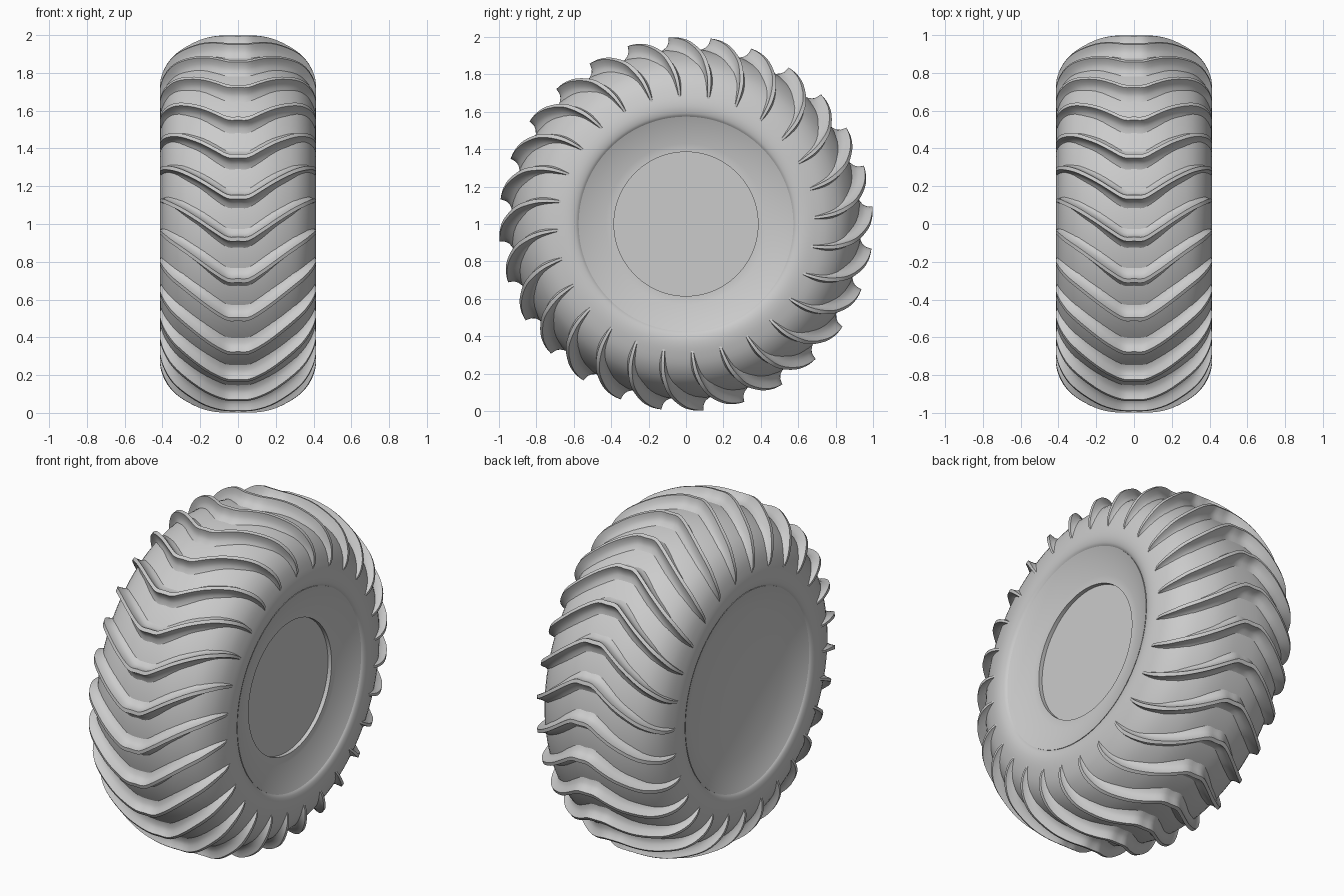
import bpy, bmesh, math
from mathutils import Vector

cube = bpy.data.objects.get("Cube")
if cube:
    bpy.data.objects.remove(cube)

SEGMENTS = 112
LUGS = 28
LUG_START = -0.08

grey = bpy.data.materials.new("plain_grey")
grey.use_nodes = True
grey.diffuse_color = (0.6, 0.6, 0.6, 1)
grey.node_tree.nodes["Principled BSDF"].inputs["Base Color"].default_value = (0.6, 0.6, 0.6, 1)


def wheel_point(x, r, angle):
    """Point around the axle; the angle runs from the front over the top."""
    return Vector((x, -r * math.cos(angle), 1 + r * math.sin(angle)))


def finish(name, bm, sharp):
    bmesh.ops.recalc_face_normals(bm, faces=bm.faces)
    mesh = bpy.data.meshes.new(name)
    bm.to_mesh(mesh)
    bm.free()
    mesh.materials.append(grey)
    obj = bpy.data.objects.new(name, mesh)
    bpy.context.collection.objects.link(obj)
    bpy.ops.object.select_all(action='DESELECT')
    obj.select_set(True)
    bpy.context.view_layer.objects.active = obj
    bpy.ops.object.shade_smooth_by_angle(angle=math.radians(sharp))


def bridge(bm, a, b):
    for i in range(len(a)):
        j = (i + 1) % len(a)
        bm.faces.new((a[i], a[j], b[j], b[i]))


def revolve(name, profile, sharp, ring_shaped):
    """Solid turned about the axle from (x, radius) points: a ring or a capped drum."""
    bm = bmesh.new()
    rings = [[bm.verts.new(wheel_point(x, r, math.tau * i / SEGMENTS))
              for i in range(SEGMENTS)] for x, r in profile]
    for a, b in zip(rings, rings[1:]):
        bridge(bm, a, b)
    if ring_shaped:
        bridge(bm, rings[-1], rings[0])
    else:
        bm.faces.new(rings[0])
        bm.faces.new(rings[-1])
    finish(name, bm, sharp)


def smooth_path(points, steps):
    """Catmull-Rom samples through the points."""
    pts = [Vector(p) for p in points]
    pts = [2 * pts[0] - pts[1]] + pts + [2 * pts[-1] - pts[-2]]
    out = []
    for p, q, r, s in zip(pts, pts[1:], pts[2:], pts[3:]):
        for k in range(steps):
            t = k / steps
            out.append(0.5 * (2 * q + (r - p) * t + (2 * p - 5 * q + 4 * r - s) * t ** 2
                              + (3 * q - p - 3 * r + s) * t ** 3))
    return out + [pts[-2]]


# Tyre carcass: half profile from bead to crown, mirrored; its bore is filled by the wheel
half = [(p.x, p.y) for p in smooth_path(
    [(0.393, 0.572), (0.406, 0.59), (0.413, 0.63), (0.405, 0.69), (0.375, 0.775),
     (0.31, 0.852), (0.20, 0.91), (0.10, 0.932), (0, 0.936)], 3)]
revolve("tyre_carcass", half + [(-x, r) for x, r in reversed(half[:-1])], 40, True)

# Dished wheel: sunken hub plate on the left, plain dish on the right
revolve("wheel_dish", [(0.315, 0.385), (0.338, 0.385), (0.338, 0.43), (0.398, 0.574),
                       (-0.398, 0.574), (-0.33, 0.43)], 30, False)

# Tread lugs: chevron crest as (x, radius, sweep angle), flared into the carcass
crest = smooth_path([(0, 1, 0), (0.055, 1, 0.002), (0.12, 0.995, 0.04), (0.2, 0.975, 0.095),
                     (0.3, 0.925, 0.163), (0.36, 0.872, 0.202), (0.4, 0.80, 0.235),
                     (0.414, 0.73, 0.25), (0.406, 0.675, 0.256)], 3)
crest = [Vector((-p.x, p.y, p.z)) for p in reversed(crest[1:])] + crest
flank = [(0.075, 1.1), (0.05, 0.9), (0.03, 0.72), (0.018, 0.48), (0.013, 0.2), (0.011, 0.0)]
section = [(-w, d) for w, d in flank] + flank[::-1]

bm = bmesh.new()
for n in range(LUGS):
    start = LUG_START + math.tau * n / LUGS
    rows = []
    for i, p in enumerate(crest):
        along = crest[min(i + 1, len(crest) - 1)] - crest[max(i - 1, 0)]
        inward = Vector((along.y, -along.x)).normalized()
        fade = max(0.0, min(1.0, (p.y - 0.67) / 0.16))
        depth = 0.02 + 0.05 * fade
        width = 0.5 + 0.5 * fade
        row = []
        for offset, down in section:
            x = p.x + inward.x * depth * down
            r = p.y + inward.y * depth * down
            row.append(bm.verts.new(wheel_point(x, r, start + p.z + offset * width / p.y)))
        rows.append(row)
    for a, b in zip(rows, rows[1:]):
        bridge(bm, a, b)
    bm.faces.new(rows[0])
    bm.faces.new(rows[-1])
finish("tread_lugs", bm, 45)
